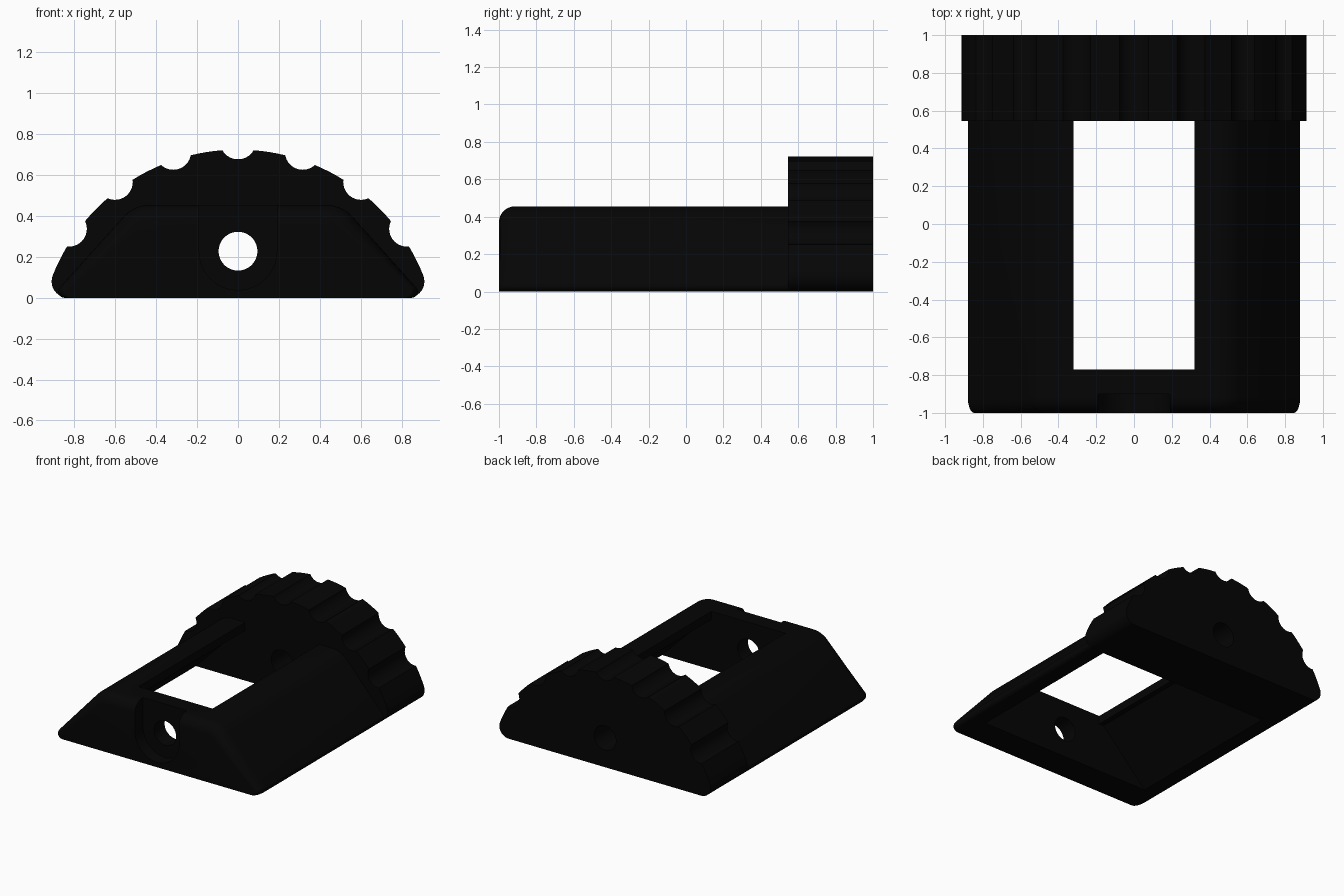
import bpy, bmesh, math

if "Cube" in bpy.data.objects:
    bpy.data.objects.remove(bpy.data.objects["Cube"])

black = bpy.data.materials.new("matte black")
black.diffuse_color = (0.0015, 0.0015, 0.0015, 1)
black.use_nodes = True
black.node_tree.nodes["Principled BSDF"].inputs["Base Color"].default_value = black.diffuse_color


def arc(cx, cz, r, a0, a1, n):
    """Points on an arc, angles in degrees."""
    return [(cx + r * math.cos(math.radians(a0 + (a1 - a0) * i / n)),
             cz + r * math.sin(math.radians(a0 + (a1 - a0) * i / n))) for i in range(n + 1)]


def loft(name, rings):
    """Solid through a list of (y, [(x, z), ...]) cross-sections."""
    bm = bmesh.new()
    loops = [[bm.verts.new((x, y, z)) for x, z in pts] for y, pts in rings]
    for a, b in zip(loops, loops[1:]):
        for i in range(len(a)):
            j = (i + 1) % len(a)
            bm.faces.new((a[i], a[j], b[j], b[i]))
    bm.faces.new(loops[0])
    bm.faces.new(loops[-1])
    bmesh.ops.recalc_face_normals(bm, faces=bm.faces)
    me = bpy.data.meshes.new(name)
    bm.to_mesh(me)
    bm.free()
    me.materials.append(black)
    ob = bpy.data.objects.new(name, me)
    bpy.context.collection.objects.link(ob)
    return ob


def prism(name, pts, y0, y1):
    return loft(name, [(y0, pts), (y1, pts)])


def cut(ob, cutter):
    """Subtract the cutter and remove it."""
    bpy.context.view_layer.objects.active = ob
    m = ob.modifiers.new("cut", 'BOOLEAN')
    m.operation, m.solver, m.object = 'DIFFERENCE', 'EXACT', cutter
    bpy.ops.object.modifier_apply(modifier=m.name)
    bpy.data.objects.remove(cutter)


def smooth(ob):
    bpy.ops.object.select_all(action='DESELECT')
    ob.select_set(True)
    bpy.context.view_layer.objects.active = ob
    bpy.ops.object.shade_smooth_by_angle(angle=math.radians(30))


def mirrored(half):
    """Right half, bottom to top, completed with its mirror image."""
    return half + [(-x, z) for x, z in reversed(half)]


# Body: trapezoid with tight bottom corners and soft shoulders
WIDE, TOP, R1, R2, SLOPE = 0.88, 0.455, 0.03, 0.18, 48
nx, nz = math.sin(math.radians(SLOPE)), math.cos(math.radians(SLOPE))
c1 = (WIDE - R1, R1)
dist = nx * c1[0] + nz * c1[1] + R1            # sloped side as a line
c2z = TOP - R2
c2 = ((dist - R2 - nz * c2z) / nx, c2z)


def section(d):
    """Outline shrunk by d at the shoulders and less at the base."""
    half = arc(c1[0] - 0.4 * d, c1[1], R1, -90, 90 - SLOPE, 6)
    half += arc(*c2, R2 - d, 90 - SLOPE, 90, 10)
    return mirrored(half)


ROUND = 0.085
rings = [(0.56, section(0))]
for i in range(9):
    t = math.radians(90 * i / 8)
    rings.append((-1 + ROUND * (1 - math.sin(t)), section(ROUND * (1 - math.cos(t)))))
body = loft("body", rings)

# Hollow underside and the long opening in the top
cut(body, prism("cavity", [(-0.765, -0.02), (0.765, -0.02), (0.36, 0.39), (-0.36, 0.39)], -0.77, 0.7))
cut(body, prism("opening", [(-0.32, 0.2), (0.32, 0.2), (0.32, 0.6), (-0.32, 0.6)], -0.77, 0.7))
# U-shaped recess in the front, open at the top
cut(body, prism("recess", arc(0, 0.228, 0.19, 180, 360, 24) + [(0.19, 0.6), (-0.19, 0.6)], -1.2, -0.9))
# Shaft hole
HOLE = arc(0, 0.228, 0.095, 0, 360, 40)[:-1]
cut(body, prism("front_hole", HOLE, -1.2, -0.6))
smooth(body)

# Back plate: arched outline with scalloped finger grips
CZ, R, GC, GR, STEP, GRIPS = -0.25, 0.975, 1.014, 0.087, 18.2, 3
HALF = math.degrees(math.acos((R * R + GC * GC - GR * GR) / (2 * R * GC)))
cr = 0.08
ccx = math.sqrt((R - cr) ** 2 - (cr - CZ) ** 2)
end = math.degrees(math.atan2(cr - CZ, ccx))


def polar(r, a):
    return (r * math.cos(math.radians(a)), CZ + r * math.sin(math.radians(a)))


half = arc(ccx, cr, cr, -90, end, 10)
for k in range(GRIPS, -1, -1):
    mid = 90 - STEP * k
    prev = end if k == GRIPS else mid - STEP + HALF
    for i in range(1, 4):                      # land between grips
        half.append(polar(R, prev + (mid - HALF - prev) * i / 4))
    for i in range(17):                        # grip groove
        d = -HALF * math.cos(math.pi * i / 16)
        if k == 0 and d > -1e-6:
            break
        s = math.radians(d)
        half.append(polar(GC * math.cos(s) - math.sqrt(GR ** 2 - (GC * math.sin(s)) ** 2), mid + d))
plate = prism("back_plate", mirrored(half), 0.545, 1.0)
cut(plate, prism("back_hole", HOLE, 0.4, 1.2))
smooth(plate)
